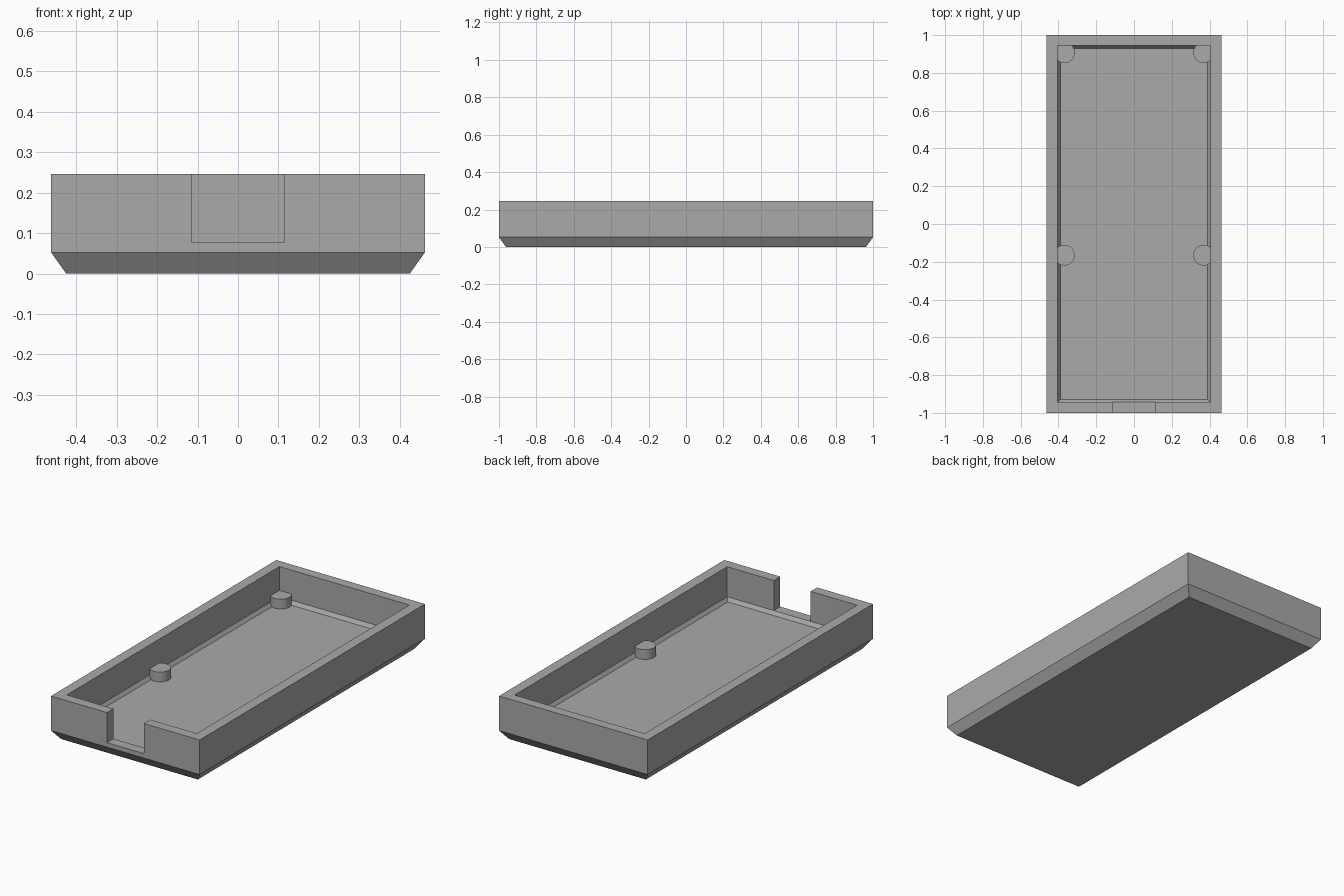
import bpy, bmesh, math

if "Cube" in bpy.data.objects:
    bpy.data.objects.remove(bpy.data.objects["Cube"])

gray = bpy.data.materials.new("plain gray")
gray.diffuse_color = (0.4, 0.4, 0.4, 1)
gray.use_nodes = True
gray.node_tree.nodes["Principled BSDF"].inputs["Base Color"].default_value = gray.diffuse_color


def make(name, bm):
    bmesh.ops.recalc_face_normals(bm, faces=bm.faces)
    me = bpy.data.meshes.new(name)
    bm.to_mesh(me)
    bm.free()
    me.materials.append(gray)
    ob = bpy.data.objects.new(name, me)
    bpy.context.collection.objects.link(ob)
    return ob


# Tray: rectangular rings (half width, front y, back y, z), from the underside
# up the outer wall, over the rim and down to the chamfered floor
rings = [(0.425, -0.963, 0.963, 0.0), (0.462, -1.0, 1.0, 0.052),
         (0.462, -1.0, 1.0, 0.246), (0.404, -0.943, 0.945, 0.246),
         (0.404, -0.943, 0.945, 0.077), (0.390, -0.928, 0.930, 0.057)]
bm = bmesh.new()
loops = [[bm.verts.new(p) for p in ((-w, f, z), (w, f, z), (w, b, z), (-w, b, z))]
         for w, f, b, z in rings]
for lo, hi in zip(loops, loops[1:]):
    for i in range(4):
        j = (i + 1) % 4
        bm.faces.new((lo[i], lo[j], hi[j], hi[i]))
bm.faces.new(loops[0])
bm.faces.new(loops[-1])
tray = make("tray", bm)

# Cable notch through the front wall
bm = bmesh.new()
bmesh.ops.create_cube(bm, size=1)
for v in bm.verts:
    v.co.x *= 0.229
    v.co.y = -1.1 if v.co.y < 0 else -0.92
    v.co.z = 0.077 if v.co.z < 0 else 0.4
cutter = make("notch_cutter", bm)
cutter.hide_render = True
cutter.hide_set(True)
cut = tray.modifiers.new("notch", "BOOLEAN")
cut.operation = "DIFFERENCE"
cut.solver = "EXACT"
cut.object = cutter


# Support pegs: round posts half sunk into the side walls
def peg(name, x, y, r=0.055, z0=0.05, z1=0.112):
    bm = bmesh.new()
    bmesh.ops.create_cone(bm, cap_ends=True, segments=48, radius1=r, radius2=r,
                          depth=z1 - z0)
    bmesh.ops.translate(bm, vec=(x, y, (z0 + z1) / 2), verts=bm.verts)
    # trim the part hidden inside the walls
    for co, no in (((math.copysign(0.407, x), 0, 0), (math.copysign(1, x), 0, 0)),
                   ((0, 0.947, 0), (0, 1, 0))):
        geom = bm.verts[:] + bm.edges[:] + bm.faces[:]
        res = bmesh.ops.bisect_plane(bm, geom=geom, plane_co=co, plane_no=no,
                                     clear_outer=True)
        edges = [e for e in res["geom_cut"] if isinstance(e, bmesh.types.BMEdge)]
        if edges:
            bmesh.ops.holes_fill(bm, edges=edges)
    ob = make(name, bm)
    bpy.ops.object.select_all(action="DESELECT")
    ob.select_set(True)
    bpy.context.view_layer.objects.active = ob
    bpy.ops.object.shade_smooth_by_angle(angle=math.radians(30))


for side, x in (("left", -0.369), ("right", 0.369)):
    peg(side + "_middle_peg", x, -0.165)
    peg(side + "_back_peg", x, 0.907)
